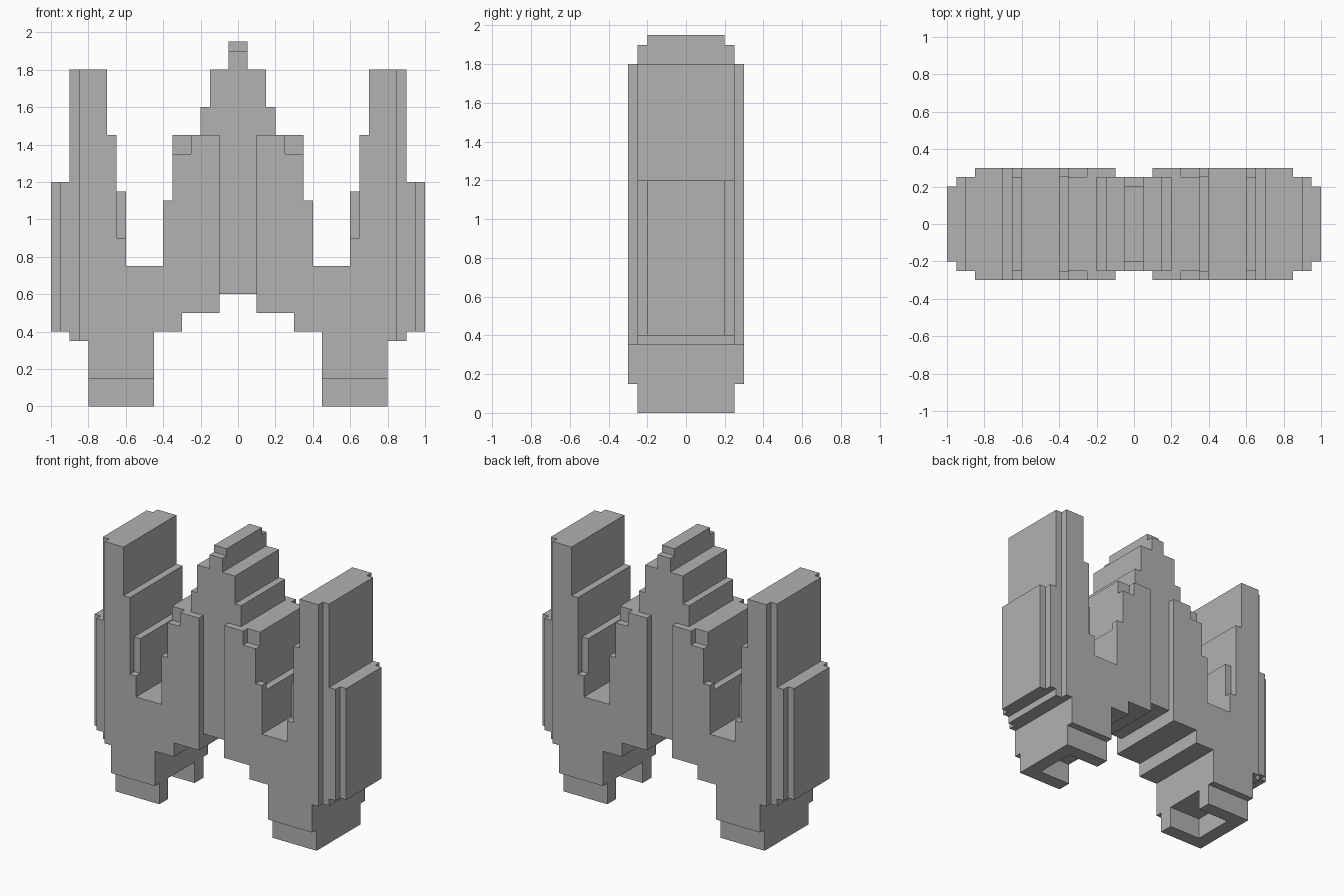
import bpy
import bmesh

cube = bpy.data.objects.get("Cube")
if cube:
    bpy.data.objects.remove(cube, do_unlink=True)

grey = bpy.data.materials.new("plain grey")
grey.use_nodes = True
colour = (0.445, 0.445, 0.445, 1)
grey.diffuse_color = colour
grey.node_tree.nodes["Principled BSDF"].inputs["Base Color"].default_value = colour


def prism(name, outline, low, high, axis="y", mirror=""):
    """Extrude an outline along y or z, then mirror it across the named axes."""
    def place(a, b, depth):
        return (a, depth, b) if axis == "y" else (a, b, depth)

    bm = bmesh.new()
    face = bm.faces.new([bm.verts.new(place(a, b, low)) for a, b in outline])
    moved = bmesh.ops.extrude_face_region(bm, geom=[face])["geom"]
    verts = [v for v in moved if isinstance(v, bmesh.types.BMVert)]
    bmesh.ops.translate(bm, verts=verts, vec=place(0, 0, high - low))
    bmesh.ops.recalc_face_normals(bm, faces=bm.faces)
    mesh = bpy.data.meshes.new(name)
    bm.to_mesh(mesh)
    bm.free()
    mesh.materials.append(grey)
    obj = bpy.data.objects.new(name, mesh)
    bpy.context.collection.objects.link(obj)
    if mirror:
        mod = obj.modifiers.new("Mirror", "MIRROR")
        mod.use_axis = ["x" in mirror, "y" in mirror, False]
        mod.use_mirror_merge = False
    return obj


def stairs(start, moves):
    """Stepped outline: moves alternate between a new x and a new height."""
    x, z = start
    points = [start]
    for i, value in enumerate(moves):
        x, z = (value, z) if i % 2 == 0 else (x, value)
        points.append((x, z))
    return points


# Core slab: peaked centre, low saddles and two tall side towers
half = stairs((0.1, 0.6), [0.1, 0.5, 0.3, 0.4, 0.45, 0.15, 0.8, 0.35, 0.9, 0.4,
                           0.95, 1.2, 0.9, 1.8, 0.7, 1.45, 0.65, 1.15, 0.6, 0.75,
                           0.4, 1.05, 0.35, 1.45, 0.2, 1.6, 0.15, 1.8, 0.05, 1.9])[2:]
half = [(0.1, 0.6)] + half
prism("core_body", half + [(-x, z) for x, z in reversed(half)], -0.25, 0.25)

# Raised panels on the front and back of each side
panel = stairs((0.1, 0.5), [0.3, 0.4, 0.45, 0.15, 0.8, 0.35, 0.85, 1.8, 0.7, 1.45,
                            0.65, 0.9, 0.6, 0.75, 0.4, 1.1, 0.35, 1.35, 0.25, 1.45, 0.1])
prism("raised_panels", panel, -0.3, -0.25, mirror="xy")

# Narrow outer plates and the cap on the peak
prism("outer_plates", [(0.95, 0.4), (1, 0.4), (1, 1.2), (0.95, 1.2)], -0.2, 0.2, mirror="x")
prism("peak_cap", [(-0.05, 1.9), (0.05, 1.9), (0.05, 1.95), (-0.05, 1.95)], -0.2, 0.2)

# C-shaped feet, open towards the middle
foot = stairs((0.45, -0.25), [0.8, 0.25, 0.45, 0.15, 0.7, -0.15, 0.45])
prism("feet", foot, 0, 0.15, axis="z", mirror="x")
